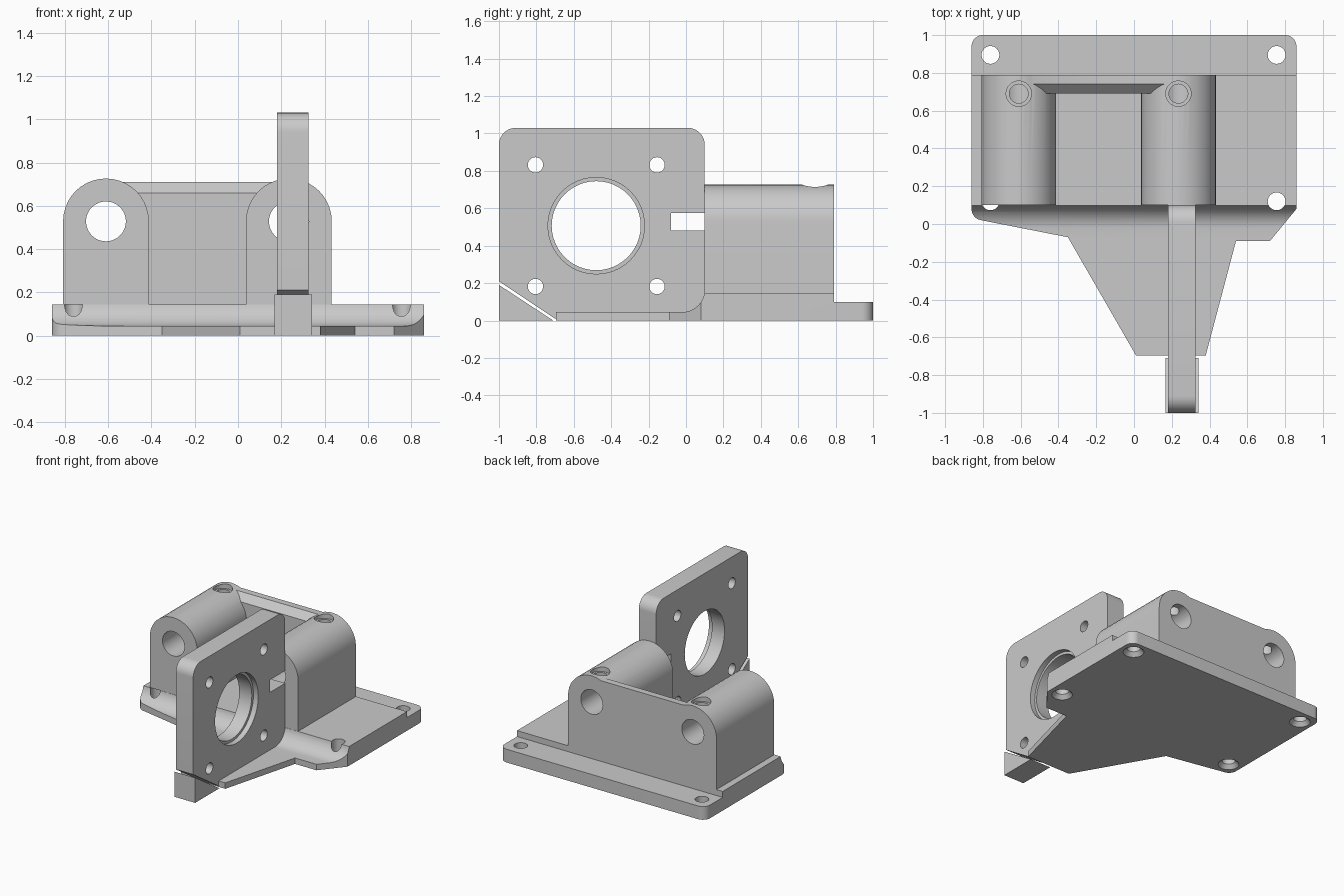
import bpy, bmesh, math
from mathutils import Vector

cube = bpy.data.objects.get("Cube")
if cube:
    bpy.data.objects.remove(cube)

GREY = (0.59, 0.59, 0.59, 1)
grey = bpy.data.materials.new("plain grey")
grey.use_nodes = True
grey.diffuse_color = GREY
grey.node_tree.nodes["Principled BSDF"].inputs["Base Color"].default_value = GREY

AXES = {"x": lambda u, v, w: (w, u, v),
        "y": lambda u, v, w: (u, w, v),
        "z": lambda u, v, w: (u, v, w)}


def rounded(points, steps=10):
    """Replace each corner given as (u, v, radius) with an arc."""
    out = []
    for i, p in enumerate(points):
        c = Vector(p[:2])
        if len(p) < 3:
            out.append(c)
            continue
        a = (Vector(points[i - 1][:2]) - c).normalized()
        b = (Vector(points[(i + 1) % len(points)][:2]) - c).normalized()
        half = a.angle(b) / 2
        centre = c + (a + b).normalized() * p[2] / math.sin(half)
        start = c + a * p[2] / math.tan(half) - centre
        end = c + b * p[2] / math.tan(half) - centre
        sweep = math.pi - 2 * half
        for k in range(steps + 1):
            t = sweep * k / steps
            out.append(centre + (start * math.sin(sweep - t) + end * math.sin(t)) / math.sin(sweep))
    return out


def loft(name, ring_a, ring_b, axis, lo, hi):
    bm = bmesh.new()
    a = [bm.verts.new(AXES[axis](u, v, lo)) for u, v in ring_a]
    b = [bm.verts.new(AXES[axis](u, v, hi)) for u, v in ring_b]
    bm.faces.new(a)
    bm.faces.new(b)
    for i in range(len(a)):
        j = (i + 1) % len(a)
        bm.faces.new((a[i], a[j], b[j], b[i]))
    bmesh.ops.recalc_face_normals(bm, faces=bm.faces)
    mesh = bpy.data.meshes.new(name)
    bm.to_mesh(mesh)
    bm.free()
    mesh.materials.append(grey)
    obj = bpy.data.objects.new(name, mesh)
    bpy.context.collection.objects.link(obj)
    return obj


def prism(name, points, axis, lo, hi):
    ring = rounded(points)
    return loft(name, ring, ring, axis, lo, hi)


def box(name, x, y, z):
    return prism(name, [(x[0], y[0]), (x[1], y[0]), (x[1], y[1]), (x[0], y[1])], "z", *z)


def circle(u, v, r, n=48):
    return [(u + r * math.cos(math.tau * k / n), v + r * math.sin(math.tau * k / n)) for k in range(n)]


def drill(u, v, r, axis, lo, hi, r_end=None):
    return loft("drill", circle(u, v, r), circle(u, v, r_end or r), axis, lo, hi)


def combine(obj, tools, operation="DIFFERENCE"):
    bpy.context.view_layer.objects.active = obj
    for tool in tools:
        mod = obj.modifiers.new("cut", "BOOLEAN")
        mod.operation, mod.solver, mod.object = operation, "EXACT", tool
        bpy.ops.object.modifier_apply(modifier=mod.name)
        bpy.data.objects.remove(tool)


# Base plate with rear step, scooped front and countersunk corner holes
base = prism("base_plate", [(-0.86, 1, 0.06), (0.86, 1, 0.06), (0.86, 0.08), (0.72, -0.09), (0.54, -0.09),
                            (0.38, -0.695), (0.01, -0.695), (-0.35, -0.07), (-0.86, 0.03, 0.06)],
             "z", 0, 0.145)
combine(base, [
    box("rear_step", (-1, 1), (0.79, 1.2), (0.1, 0.3)),
    prism("front_scoop", [(-1.2, 0.045), (0.1, 0.045, 0.12), (0.1, 0.4), (-1.2, 0.4)], "x", -1, 1)])
for x in (-0.76, 0.755):
    for y in (0.12, 0.895):
        combine(base, [drill(x, y, 0.047, "z", -0.1, 0.2),
                       drill(x, y, 0.074, "z", -0.002, 0.03, 0.047)])

# Twin rod housings joined by a rear wall
ROD_X = (-0.61, 0.235)
ROD_Z = 0.528
wall = prism("rod_housing", [(0.69, 0.145), (0.79, 0.145), (0.79, 0.71), (0.74, 0.71), (0.69, 0.66)],
             "x", ROD_X[0], ROD_X[1])
for x in ROD_X:
    combine(wall, [prism("rod_block", [(x - 0.198, 0.145), (x + 0.198, 0.145), (x + 0.198, 0.726, 0.1975),
                                       (x - 0.198, 0.726, 0.1975)], "y", 0.1, 0.79)], "UNION")
for x in ROD_X:
    combine(wall, [drill(x, ROD_Z, 0.092, "y", 0, 0.9),
                   drill(x, 0.69, 0.05, "z", ROD_Z, 0.8),
                   drill(x, 0.69, 0.067, "z", 0.69, 0.8)])

# Upright motor plate with chamfered lower front corner
plate = prism("motor_plate", [(-1, 0.21), (-1, 1.03, 0.09), (0.1, 1.03, 0.09), (0.1, 0.01), (-0.7, 0.01)],
              "x", 0.18, 0.325)
MID_Y, MID_Z = -0.48, 0.507
combine(plate, [drill(MID_Y, MID_Z, 0.238, "x", 0, 0.5),
                drill(MID_Y, MID_Z, 0.258, "x", 0.285, 0.5),
                box("slot", (0, 0.5), (-0.08, 0.2), (0.48, 0.575))])
for dy in (-0.325, 0.325):
    for dz in (-0.325, 0.325):
        combine(plate, [drill(MID_Y + dy, MID_Z + dz, 0.041, "x", 0, 0.5)])

# Loose support wedge under the plate
wedge = prism("support_wedge", [(-1, 0), (-1, 0.19), (-0.71, 0)], "x", 0.168, 0.342)

for obj in (base, wall, plate, wedge):
    bpy.ops.object.select_all(action="DESELECT")
    obj.select_set(True)
    bpy.context.view_layer.objects.active = obj
    bpy.ops.object.shade_smooth_by_angle(angle=math.radians(30))
